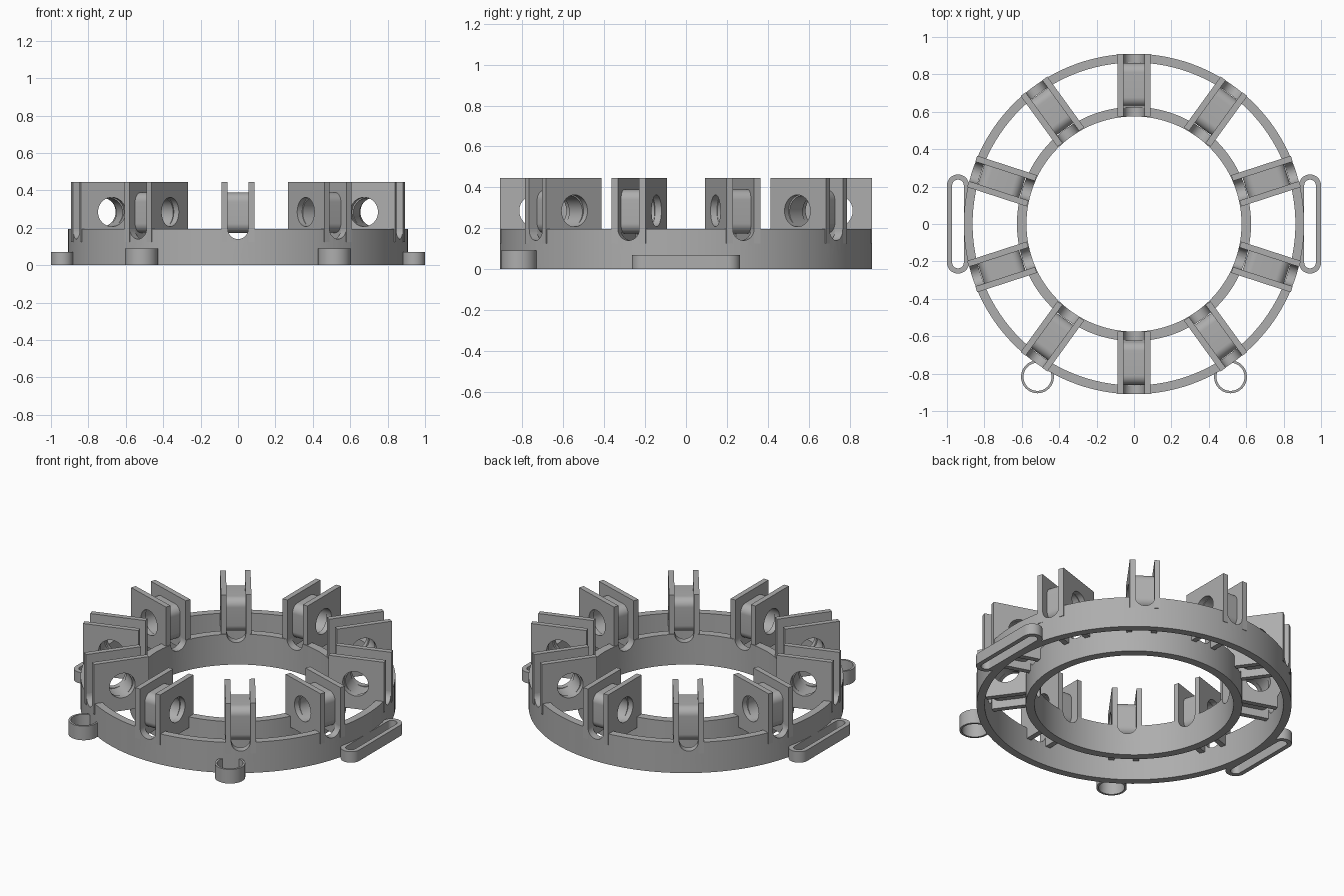
import bpy, bmesh
from math import sin, cos, pi, radians
from mathutils import Matrix, Vector

cube = bpy.data.objects.get("Cube")
if cube:
    bpy.data.objects.remove(cube, do_unlink=True)

grey = bpy.data.materials.new("plain grey")
grey.use_nodes = True
colour = (0.42, 0.42, 0.42, 1)
grey.diffuse_color = colour
grey.node_tree.nodes["Principled BSDF"].inputs["Base Color"].default_value = colour

STATIONS = 10
parts = []


def rounded(w, h, r, n=12):
    """Outline of a rounded rectangle; equal sizes and a full radius give a circle."""
    pts = []
    for corner, (sx, sy) in enumerate([(1, 1), (-1, 1), (-1, -1), (1, -1)]):
        for i in range(n + 1):
            a = (corner + i / n) * pi / 2
            p = Vector((sx * (w / 2 - r) + r * cos(a), sy * (h / 2 - r) + r * sin(a)))
            if not pts or (p - pts[-1]).length > 1e-5 and (p - pts[0]).length > 1e-5:
                pts.append(p)
    return pts


def rectangle(w, h):
    return [Vector((sx * w / 2, sy * h / 2)) for sx, sy in [(1, 1), (-1, 1), (-1, -1), (1, -1)]]


def circle(r, n=12):
    return rounded(2 * r, 2 * r, r, n)


def extrude(name, outlines, depth, matrix):
    """Fill the outer outline minus the inner one and extrude it about its middle."""
    curve = bpy.data.curves.new(name, "CURVE")
    curve.dimensions = "2D"
    curve.fill_mode = "BOTH"
    curve.extrude = depth / 2
    for pts in outlines:
        s = curve.splines.new("POLY")
        s.points.add(len(pts) - 1)
        for point, p in zip(s.points, pts):
            point.co = (p.x, p.y, 0, 1)
        s.use_cyclic_u = True
    temp = bpy.data.objects.new(name, curve)
    mesh = bpy.data.meshes.new_from_object(temp)
    bpy.data.objects.remove(temp)
    bpy.data.curves.remove(curve)
    bm = bmesh.new()
    bm.from_mesh(mesh)
    bmesh.ops.remove_doubles(bm, verts=bm.verts, dist=1e-5)
    bmesh.ops.transform(bm, matrix=matrix, verts=bm.verts)
    bmesh.ops.recalc_face_normals(bm, faces=bm.faces)
    bm.to_mesh(mesh)
    bm.free()
    mesh.name = name
    mesh.materials.clear()
    mesh.materials.append(grey)
    ob = bpy.data.objects.new(name, mesh)
    bpy.context.collection.objects.link(ob)
    parts.append(ob)
    return ob


def station(i, radius, z, side=0):
    """Frame with x outward, y up and z along the tangent."""
    a = radians(90) + i * 2 * pi / STATIONS
    out, tangent = Vector((cos(a), sin(a), 0)), Vector((sin(a), -cos(a), 0))
    pos = out * radius + tangent * side + Vector((0, 0, z))
    m = Matrix((out, (0, 0, 1), tangent)).transposed().to_4x4()
    return Matrix.Translation(pos) @ m


# Round-bottomed notch cutters, one per station
bm = bmesh.new()
for i in range(STATIONS):
    bmesh.ops.create_cone(bm, cap_ends=True, segments=32, radius1=0.055, radius2=0.055,
                          depth=0.5, matrix=station(i, 0.75, 0.195) @ Matrix.Rotation(pi / 2, 4, "Y"))
cut_mesh = bpy.data.meshes.new("notch_cutter")
bm.to_mesh(cut_mesh)
bm.free()
cutter = bpy.data.objects.new("notch_cutter", cut_mesh)
bpy.context.collection.objects.link(cutter)
cutter.hide_render = True

# Two concentric wall rings, notched at every station
for name, outer, inner in [("outer_ring", 0.91, 0.863), ("inner_ring", 0.626, 0.575)]:
    ring = extrude(name, [circle(outer, 32), circle(inner, 32)], 0.195,
                   Matrix.Translation((0, 0, 0.0975)))
    mod = ring.modifiers.new("notches", "BOOLEAN")
    mod.operation = "DIFFERENCE"
    mod.solver = "EXACT"
    mod.object = cutter
    bpy.context.view_layer.update()
    cut = bpy.data.meshes.new_from_object(ring.evaluated_get(bpy.context.evaluated_depsgraph_get()))
    ring.modifiers.clear()
    ring.data = cut
    cut.name = name
bpy.data.objects.remove(cutter)

# Ten brackets: two bored plates with a rounded bored block between them
hole = circle(0.078)
for i in range(STATIONS):
    for side, word in [(-1, "left"), (1, "right")]:
        bore = [p + Vector((-0.005, 0)) for p in hole]
        extrude(f"bracket_plate_{word}_{i + 1}", [rectangle(0.335, 0.32), bore], 0.033,
                station(i, 0.7425, 0.285, side * 0.0715))
    extrude(f"bracket_block_{i + 1}", [rounded(0.232, 0.215, 0.05), hole], 0.11,
            station(i, 0.744, 0.281))

# Side strap handles and front loops
for side, word in [(1, "left"), (-1, "right")]:
    extrude(f"strap_handle_{word}", [rounded(0.118, 0.53, 0.059), rounded(0.062, 0.474, 0.031)],
            0.07, Matrix.Translation((side * 0.941, 0, 0.035)))
    extrude(f"front_loop_{word}", [circle(0.088), circle(0.075)], 0.09,
            Matrix.Translation((side * 0.516, -0.817, 0.045)))

# Smooth curved walls, keep edges sharp
bpy.ops.object.select_all(action="DESELECT")
for ob in parts:
    ob.select_set(True)
bpy.context.view_layer.objects.active = parts[0]
bpy.ops.object.shade_smooth_by_angle(angle=radians(30))
